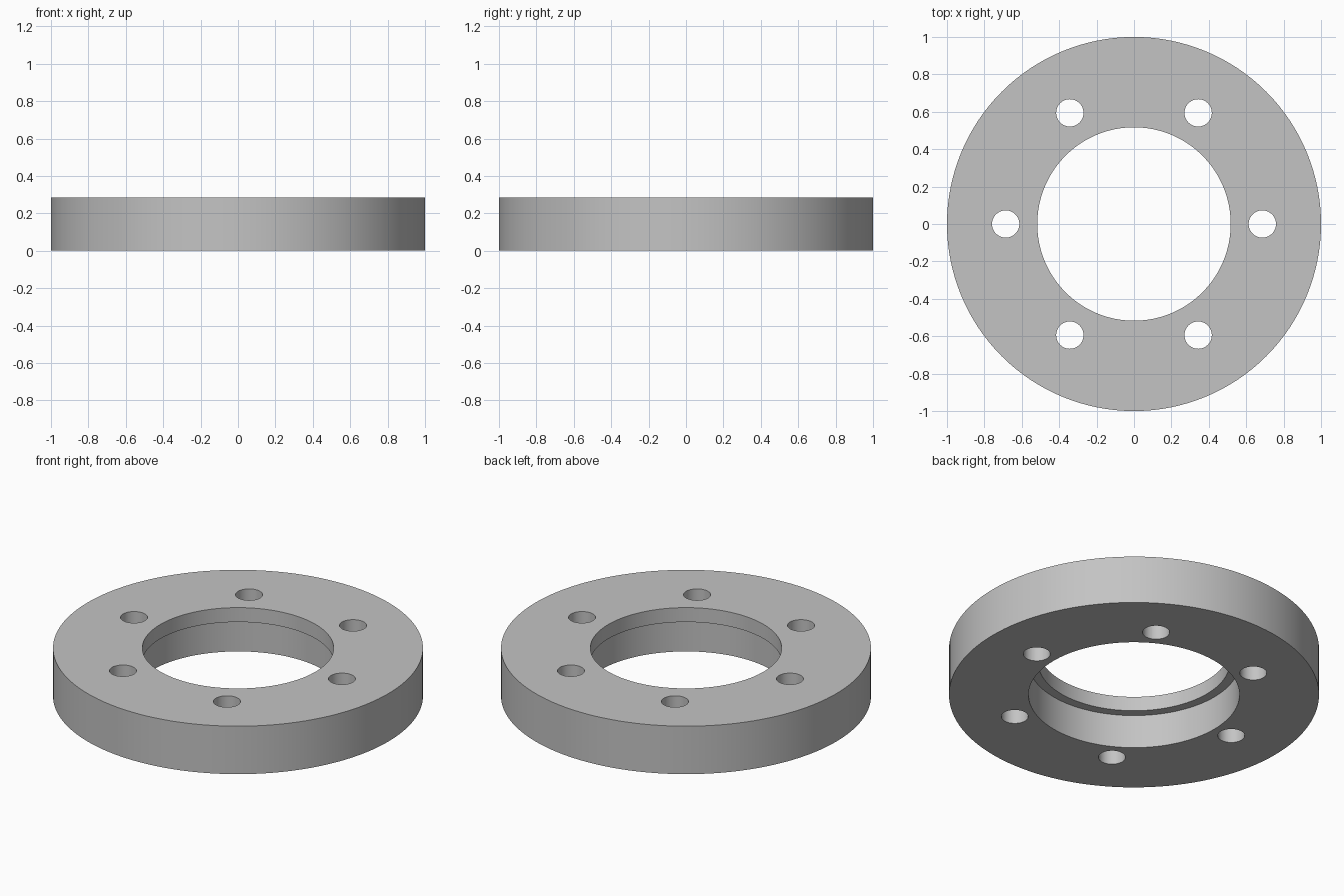
import bpy
import bmesh
from math import cos, sin, pi, radians

cube = bpy.data.objects.get("Cube")
if cube:
    bpy.data.objects.remove(cube, do_unlink=True)

HEIGHT = 0.286
OUTER_R = 1.0
BORE_R = 0.517         # narrow bore at the top
RECESS_R = 0.57        # wider recess from below
STEP_Z = 0.20
BOLT_CIRCLE_R = 0.686
BOLT_R = 0.073
BOLTS = 6
SEGMENTS = 128

grey = bpy.data.materials.new("plain grey")
grey.use_nodes = True
colour = (0.55, 0.55, 0.55, 1)
grey.diffuse_color = colour
grey.node_tree.nodes["Principled BSDF"].inputs["Base Color"].default_value = colour


def add_mesh(name, bm):
    bmesh.ops.recalc_face_normals(bm, faces=bm.faces)
    mesh = bpy.data.meshes.new(name)
    bm.to_mesh(mesh)
    bm.free()
    mesh.materials.append(grey)
    obj = bpy.data.objects.new(name, mesh)
    bpy.context.collection.objects.link(obj)
    return obj


# Flange ring: stepped profile turned around the z axis
profile = [(OUTER_R, 0), (OUTER_R, HEIGHT), (BORE_R, HEIGHT),
           (BORE_R, STEP_Z), (RECESS_R, STEP_Z), (RECESS_R, 0)]
bm = bmesh.new()
rings = []
for i in range(SEGMENTS):
    a = 2 * pi * i / SEGMENTS
    rings.append([bm.verts.new((r * cos(a), r * sin(a), z)) for r, z in profile])
for i, ring in enumerate(rings):
    following = rings[(i + 1) % SEGMENTS]
    for j in range(len(profile)):
        k = (j + 1) % len(profile)
        bm.faces.new((ring[j], following[j], following[k], ring[k]))
flange = add_mesh("flange_ring", bm)

# Bolt hole cutters, evenly spaced
bm = bmesh.new()
for i in range(BOLTS):
    a = 2 * pi * i / BOLTS
    made = bmesh.ops.create_cone(bm, cap_ends=True, segments=48, radius1=BOLT_R,
                                 radius2=BOLT_R, depth=HEIGHT * 2)
    bmesh.ops.translate(bm, verts=made["verts"],
                        vec=(BOLT_CIRCLE_R * cos(a), BOLT_CIRCLE_R * sin(a), HEIGHT / 2))
cutters = add_mesh("bolt_hole_cutters", bm)

# Drill the holes, then drop the cutters
bpy.ops.object.select_all(action='DESELECT')
flange.select_set(True)
bpy.context.view_layer.objects.active = flange
drill = flange.modifiers.new("bolt_holes", 'BOOLEAN')
drill.operation = 'DIFFERENCE'
drill.solver = 'EXACT'
drill.object = cutters
bpy.ops.object.modifier_apply(modifier=drill.name)
bpy.data.objects.remove(cutters, do_unlink=True)

# Smooth round walls with crisp rims
bpy.ops.object.shade_smooth_by_angle(angle=radians(30))
